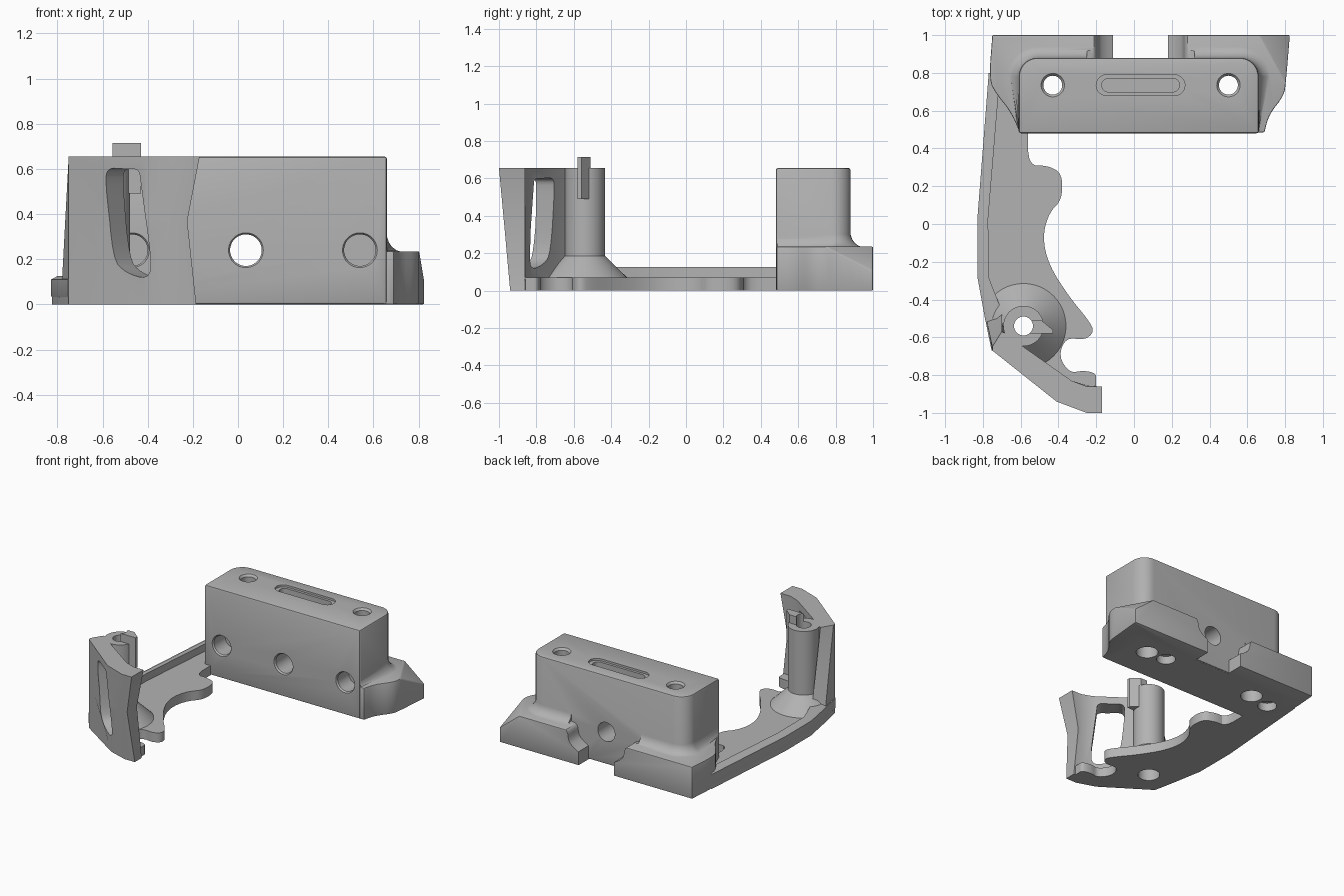
import bpy, bmesh, math
from mathutils import Vector

cube = bpy.data.objects.get("Cube")
if cube:
    bpy.data.objects.remove(cube, do_unlink=True)

grey = bpy.data.materials.new("mid grey")
grey.use_nodes = True
grey.diffuse_color = (0.45, 0.45, 0.45, 1)
grey.node_tree.nodes["Principled BSDF"].inputs["Base Color"].default_value = grey.diffuse_color


# ---- helpers ----
def loft(name, rings):
    """Closed solid through rings of equal point count."""
    bm = bmesh.new()
    rows = [[bm.verts.new(p) for p in ring] for ring in rings]
    n = len(rows[0])
    for a, b in zip(rows, rows[1:]):
        for i in range(n):
            j = (i + 1) % n
            bm.faces.new((a[i], a[j], b[j], b[i]))
    bm.faces.new(rows[0])
    bm.faces.new(rows[-1])
    bmesh.ops.recalc_face_normals(bm, faces=bm.faces)
    mesh = bpy.data.meshes.new(name)
    bm.to_mesh(mesh)
    bm.free()
    mesh.materials.append(grey)
    obj = bpy.data.objects.new(name, mesh)
    bpy.context.collection.objects.link(obj)
    return obj


def place(u, v, t, axis):
    return (u, v, t) if axis == "z" else (u, t, v)


def prism(name, pts, lo, hi, axis="z"):
    return loft(name, [[place(u, v, t, axis) for u, v in pts] for t in (lo, hi)])


def lathe(name, centre, profile, axis="z", sides=48):
    """Turned solid; profile is (position along axis, radius)."""
    cu, cv = centre
    turn = [2 * math.pi * i / sides for i in range(sides)]
    return loft(name, [[place(cu + r * math.cos(a), cv + r * math.sin(a), t, axis) for a in turn]
                       for t, r in profile])


def apply(obj, mod):
    with bpy.context.temp_override(object=obj, active_object=obj):
        bpy.ops.object.modifier_apply(modifier=mod.name)


def boolean(obj, tool, op="DIFFERENCE"):
    mod = obj.modifiers.new("bool", "BOOLEAN")
    mod.operation, mod.solver, mod.object = op, "EXACT", tool
    bpy.context.view_layer.update()
    apply(obj, mod)
    bpy.data.objects.remove(tool, do_unlink=True)


def bevel(obj, width, segments=2):
    mod = obj.modifiers.new("bevel", "BEVEL")
    mod.width, mod.segments, mod.limit_method = width, segments, "ANGLE"
    mod.angle_limit = math.radians(40)
    bpy.context.view_layer.update()
    apply(obj, mod)


def soften(pts, rounds=2):
    """Corner cutting that keeps both end points."""
    for _ in range(rounds):
        out = [pts[0]]
        for a, b in zip(pts, pts[1:]):
            a, b = Vector(a), Vector(b)
            out += [tuple(a.lerp(b, 0.25)), tuple(a.lerp(b, 0.75))]
        pts = out + [pts[-1]]
    return pts


def stadium(cx, cy, half, r, n=10):
    arc = [math.pi * (i / n - 0.5) for i in range(n + 1)]
    right = [(cx + half + r * math.cos(a), cy + r * math.sin(a)) for a in arc]
    return right + [(2 * cx - x, 2 * cy - y) for x, y in right]


# ---- block with rounded back corners ----
X0, X1, FRONT, BACK, R = -0.61, 0.66, 0.48, 0.88, 0.1
MID = 0.035


def block_ring(front, off=0.0):
    r = R + off
    arc = [math.pi / 2 * i / 8 for i in range(9)]
    right = [(X1 - R + r * math.cos(a), BACK - R + r * math.sin(a)) for a in arc]
    left = [(X0 + X1 - x, y) for x, y in reversed(right)]
    return [(X1, front)] + right + left + [(X0, front)]


mount = prism("mounting_block", block_ring(FRONT), 0, 0.655)
bevel(mount, 0.012)

# ---- spreading feet, sloped down at one outer corner ----
left_side = soften([(-0.605, 0.485), (-0.65, 0.59), (-0.73, 0.69), (-0.768, 0.76), (-0.75, 1.0)])
right_side = soften([(0.825, 1.0), (0.805, 0.76), (0.795, 0.68), (0.715, 0.58), (0.69, 0.485)])
feet = prism("feet", left_side + right_side, 0, 0.235)
bm = bmesh.new()
bm.from_mesh(feet.data)
cut = bmesh.ops.bisect_plane(bm, geom=bm.verts[:] + bm.edges[:] + bm.faces[:],
                             plane_co=(0.82, 1.0, 0.11), plane_no=(0.8, 0.44, 1.0), clear_outer=True)
bmesh.ops.holes_fill(bm, edges=[e for e in bm.edges if e.is_boundary], sides=0)
bmesh.ops.recalc_face_normals(bm, faces=bm.faces)
bm.to_mesh(feet.data)
bm.free()
bevel(feet, 0.014)

# ---- fillet where the block meets the feet ----
fillet = loft("fillet", [[(x, y, z) for x, y in block_ring(0.49, off)] for z, off in
                         [(0.1, 0.06), (0.234, 0.06), (0.24, 0.042), (0.255, 0.022), (0.275, 0.008), (0.3, 0)]])

# ---- gap between the feet, with curved shoulders ----
shoulder = [(0.145, -0.1)] + soften([(0.145, 0.1), (0.19, 0.125), (0.225, 0.16), (0.235, 0.235), (0.285, 0.245)])
shoulder.append((0.285, 0.5))
gap = [(MID + u, z) for u, z in shoulder] + [(MID - u, z) for u, z in reversed(shoulder)]
for part in (feet, fillet):
    boolean(part, prism("gap_cutter", gap, 0.87, 1.2, "y"))
    boolean(mount, part, "UNION")

# ---- holes in the block ----
for side in (-1, 1):
    boolean(mount, lathe("screw_cutter", (MID + side * 0.465, 0.735),
                         [(-0.1, 0.075), (0.1, 0.075), (0.1001, 0.05), (0.64, 0.05), (0.665, 0.07)]))
    boolean(mount, lathe("pocket_cutter", (MID + side * 0.505, 0.24),
                         [(0.4, 0.08), (0.482, 0.077), (0.492, 0.07), (0.62, 0.07)], "y"))
boolean(mount, lathe("centre_cutter", (MID, 0.24),
                     [(0.4, 0.08), (0.482, 0.077), (0.492, 0.07), (1.2, 0.07)], "y"))
for x, y in ((-0.6, 0.70), (0.34, 0.745)):
    boolean(mount, lathe("base_cutter", (x, y), [(-0.1, 0.065), (0.06, 0.065)]))
boolean(mount, prism("slot_rim_cutter", stadium(MID, 0.735, 0.18, 0.055), 0.64, 0.8))
boolean(mount, prism("slot_cutter", stadium(MID, 0.735, 0.17, 0.036), 0.56, 0.8))

# ---- arm plate with a scalloped inner edge ----
outer = [(-0.765, 0.8), (-0.825, 0.03), (-0.825, -0.28), (-0.785, -0.5), (-0.75, -0.67)]
tip = [(-0.41, -0.89), (-0.27, -0.935), (-0.2, -0.935)]
inner = soften([(-0.2, -0.83), (-0.2, -0.79), (-0.27, -0.775), (-0.34, -0.79), (-0.4, -0.7),
                (-0.36, -0.6), (-0.26, -0.615), (-0.21, -0.57), (-0.24, -0.51), (-0.34, -0.39),
                (-0.45, -0.22), (-0.485, -0.07), (-0.45, 0.06), (-0.38, 0.13), (-0.38, 0.27),
                (-0.46, 0.31), (-0.56, 0.31), (-0.56, 0.5)])
outline = outer + tip + inner
arm = prism("arm_plate", outline, 0, 0.07)

# ---- post with a flared base ----
POST = (-0.585, -0.54)
post = lathe("post", POST, [(0.03, 0.225), (0.07, 0.225), (0.185, 0.107), (0.655, 0.107)])
boolean(post, prism("outline_trim", outline, -0.1, 0.8), "INTERSECT")
peg = prism("peg", [(-0.555, -0.51), (-0.555, -0.58), (-0.43, -0.58), (-0.43, -0.56), (-0.49, -0.51)], 0.49, 0.715)
for part in (arm, post, peg):
    boolean(part, lathe("post_hole_cutter", POST,
                        [(-0.1, 0.075), (0.1, 0.075), (0.1001, 0.05), (0.9, 0.05)]))

# ---- raised rail on the outer edge of the arm ----
rail_in = [(-0.70, -0.6), (-0.70, -0.46), (-0.77, -0.28), (-0.772, 0.03), (-0.715, 0.72)]
rail = loft("arm_rail", [[(x + dx, y, z) for x, y in outer] + [(x, y, z) for x, y in rail_in]
                         for z, dx in [(0, 0.015), (0.04, -0.004), (0.11, -0.004), (0.125, 0.025)]])

# ---- leaning front wall ----
low = [(-0.75, -0.67), (-0.41, -0.895), (-0.27, -0.94), (-0.185, -0.94), (-0.185, -0.86), (-0.25, -0.855),
       (-0.33, -0.83), (-0.6, -0.64), (-0.70, -0.52), (-0.70, -0.45), (-0.785, -0.49)]
top = [(-0.75, -0.67), (-0.41, -0.94), (-0.25, -1.0), (-0.17, -1.0), (-0.17, -0.86), (-0.25, -0.86),
       (-0.33, -0.83), (-0.6, -0.64), (-0.68, -0.58), (-0.70, -0.57), (-0.75, -0.65)]
waist = [tuple(Vector(a).lerp(Vector(b), 0.56)) for a, b in zip(low, top)]
for i, dx in ((2, -0.05), (3, -0.048), (4, -0.048), (5, -0.01)):
    waist[i] = (waist[i][0] + dx, waist[i][1])
wall = loft("front_wall", [[(x, y, z) for x, y in ring] for z, ring in ((0, low), (0.37, waist), (0.655, top))])

# ---- tall window through the wall, square to its face ----
along = Vector((0.783, -0.622))
out = Vector((-0.622, -0.783))
window = soften([(-0.5, 0.6), (-0.58, 0.605), (-0.587, 0.54), (-0.56, 0.2), (-0.51, 0.14), (-0.42, 0.11),
                 (-0.4, 0.18), (-0.435, 0.55), (-0.44, 0.6), (-0.5, 0.6)])[:-1]


def window_ring(depth):
    ring = []
    for x, z in window:
        p = Vector((-0.75, -0.67)) + along * ((x + 0.75) / along.x) + out * depth
        ring.append((p.x, p.y, z))
    return ring


boolean(wall, loft("window_cutter", [window_ring(0.15), window_ring(-0.17)]))

# ---- smooth shading with sharp edges kept ----
for part in (mount, arm, post, peg, rail, wall):
    part.data.shade_smooth()
    part.data.set_sharp_from_angle(angle=math.radians(30))
